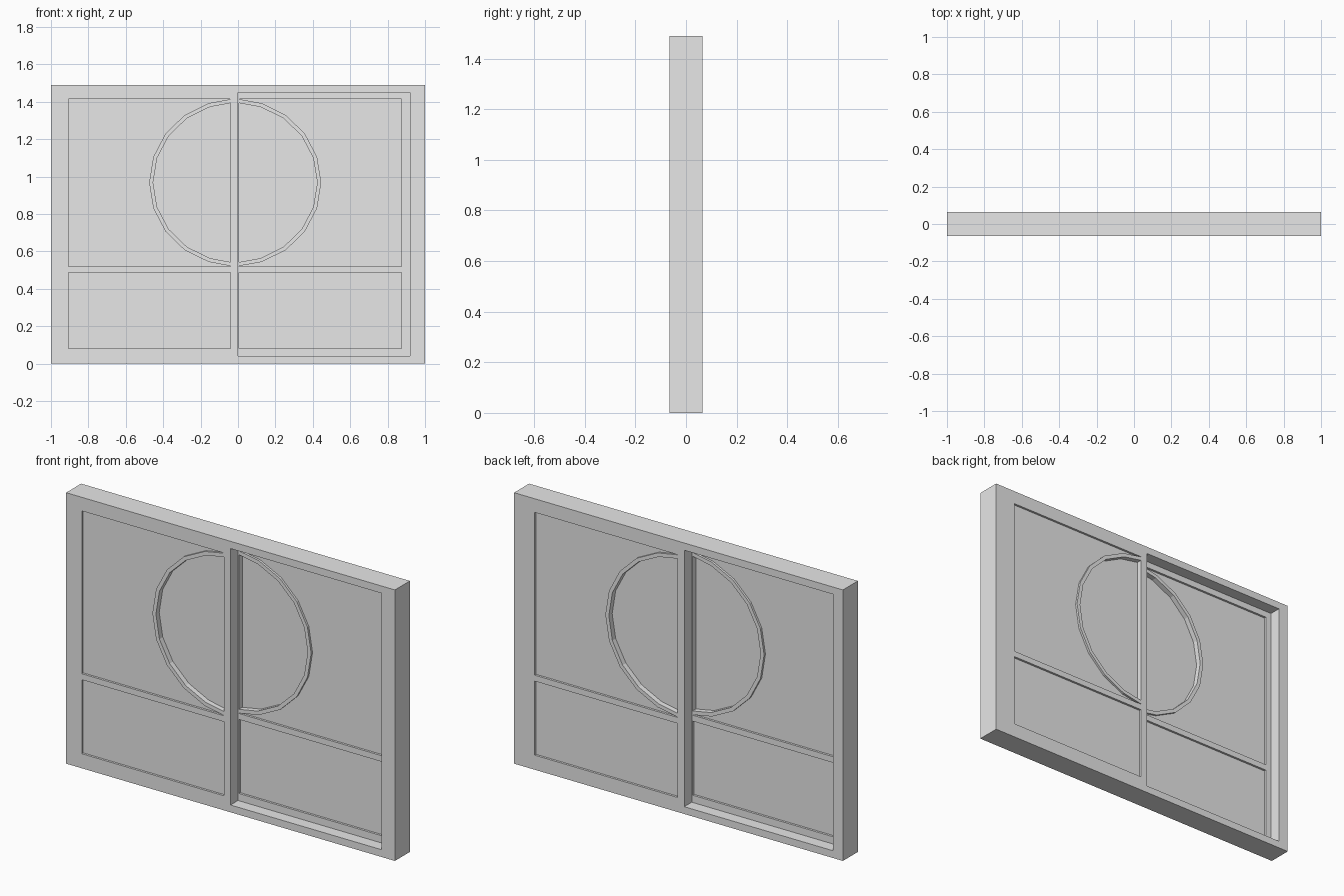
import bpy
import bmesh
from math import cos, sin, pi

cube = bpy.data.objects.get("Cube")
if cube:
    bpy.data.objects.remove(cube, do_unlink=True)

grey = bpy.data.materials.new("light_grey")
grey.use_nodes = True
grey.diffuse_color = (0.8, 0.8, 0.8, 1)
grey.node_tree.nodes["Principled BSDF"].inputs["Base Color"].default_value = (0.8, 0.8, 0.8, 1)

HALF_DEPTH = 0.065
HEIGHT = 1.49
BOTTOM, TOP = 0.04, 1.45
RECESS = 0.012
DISC_RECESS = 0.029


def prism(name, outline, y0, y1):
    """Extrude an (x, z) outline from y0 to y1."""
    bm = bmesh.new()
    face = bm.faces.new([bm.verts.new((x, y0, z)) for x, z in outline])
    extruded = bmesh.ops.extrude_face_region(bm, geom=[face])["geom"]
    for v in extruded:
        if isinstance(v, bmesh.types.BMVert):
            v.co.y = y1
    bmesh.ops.recalc_face_normals(bm, faces=bm.faces)
    mesh = bpy.data.meshes.new(name)
    bm.to_mesh(mesh)
    bm.free()
    mesh.materials.append(grey)
    obj = bpy.data.objects.new(name, mesh)
    bpy.context.collection.objects.link(obj)
    return obj


def bar(name, x0, x1, z0, z1, y0, y1):
    return prism(name, [(x0, z0), (x1, z0), (x1, z1), (x0, z1)], y0, y1)


def half_round(side, x_in, shrink=0.0):
    """Half of the round window, bottom to top, cut off at x_in."""
    points = []
    for i in range(11):
        a = -pi / 2 + i * pi / 10
        x = -0.015 + side * (0.46 - shrink) * cos(a)
        z = 0.968 + (0.446 - shrink) * sin(a)
        points.append((side * max(side * x, side * x_in), z))
    return points


def sliding_panel(name, side, x_edge, x_out, x_in, x_meet, y0, y1):
    """One door: stiles, rails, recessed fields and half of the round window."""
    bar(name + "_outer_stile", x_edge, x_out, BOTTOM, TOP, y0, y1)
    bar(name + "_meeting_stile", x_in, x_meet, BOTTOM, TOP, y0, y1)
    for rail, z0, z1 in (("bottom", BOTTOM, 0.08), ("middle", 0.487, 0.52), ("top", 1.415, TOP)):
        bar(name + "_" + rail + "_rail", x_out, x_in, z0, z1, y0, y1)
    f0, f1 = y0 + RECESS, y1 - RECESS
    bar(name + "_lower_field", x_out, x_in, 0.08, 0.487, f0, f1)
    outer = half_round(side, x_in)
    inner = half_round(side, x_in, 0.021)
    prism(name + "_upper_field",
          [(x_out, 0.52), (x_in, 0.52)] + outer + [(x_in, 1.415), (x_out, 1.415)], f0, f1)
    prism(name + "_window_ring", outer + inner[::-1], y0, y1)
    prism(name + "_window_disc", inner, y0 + DISC_RECESS, y1 - DISC_RECESS)


# Outer frame
LEFT, RIGHT = 0.92, -0.94
bar("frame_right_jamb", -1, RIGHT, 0, HEIGHT, -HALF_DEPTH, HALF_DEPTH)
bar("frame_left_jamb", LEFT, 1, 0, HEIGHT, -HALF_DEPTH, HALF_DEPTH)
bar("frame_sill", RIGHT, LEFT, 0, BOTTOM, -HALF_DEPTH, HALF_DEPTH)
bar("frame_head", RIGHT, LEFT, TOP, HEIGHT, -HALF_DEPTH, HALF_DEPTH)

# Two overlapping doors
sliding_panel("front_door", -1, RIGHT, -0.905, -0.04, 0.0, -HALF_DEPTH, 0)
sliding_panel("back_door", 1, LEFT, 0.875, 0.006, -0.035, 0, HALF_DEPTH)
